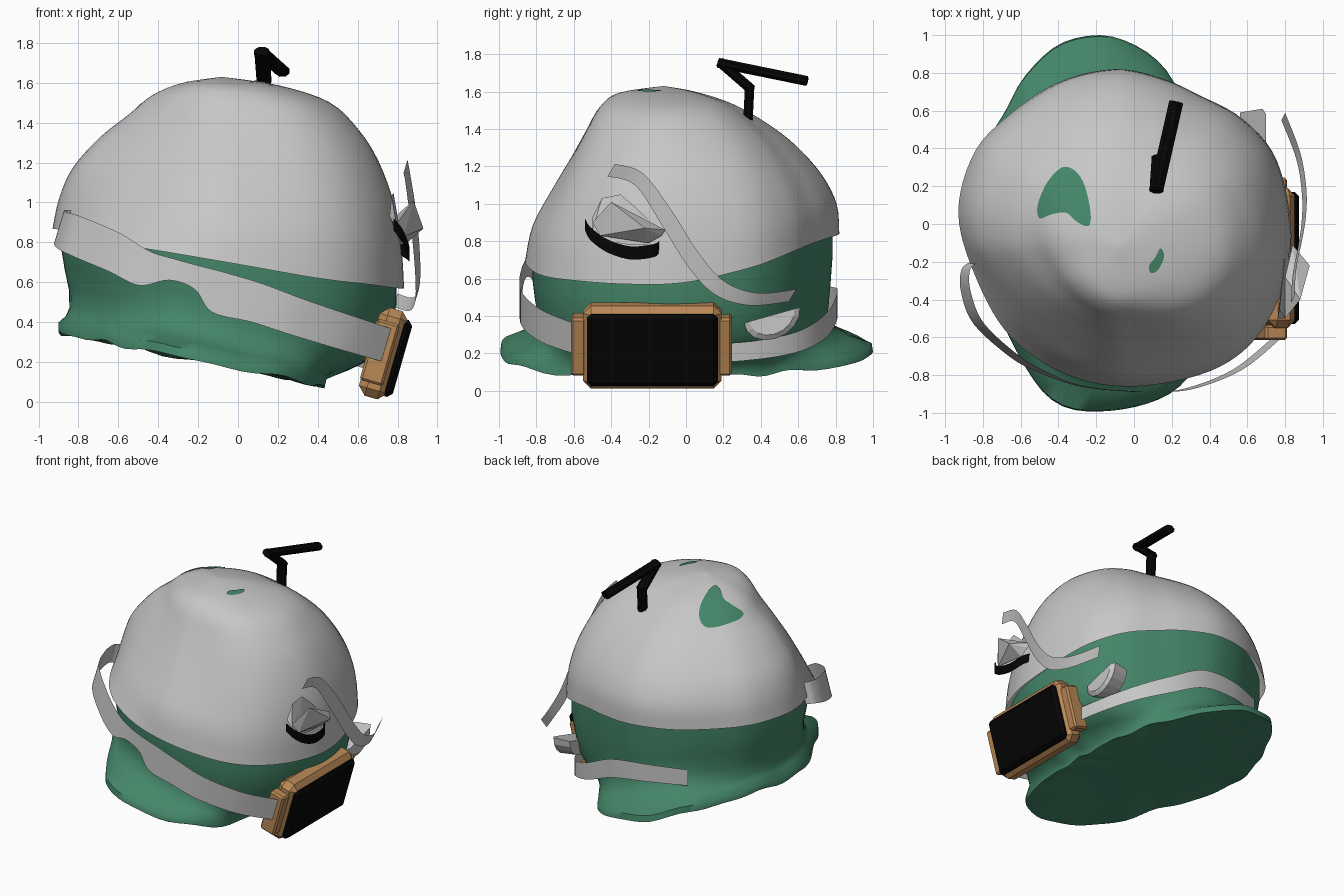
import bpy, bmesh, math
from mathutils import Vector
from mathutils.bvhtree import BVHTree

if "Cube" in bpy.data.objects:
    bpy.data.objects.remove(bpy.data.objects["Cube"])


def material(name, rgb):
    m = bpy.data.materials.new(name)
    m.use_nodes = True
    m.diffuse_color = (*rgb, 1)
    m.node_tree.nodes["Principled BSDF"].inputs["Base Color"].default_value = (*rgb, 1)
    return m


GREY = material("light grey", (0.57, 0.57, 0.57))
GREEN = material("green", (0.058, 0.238, 0.14))
BROWN = material("tan brown", (0.49, 0.25, 0.095))
BLACK = material("black", (0.0015, 0.0015, 0.0015))


def finish(name, bm, mat, smooth=None):
    mesh = bpy.data.meshes.new(name)
    bm.to_mesh(mesh)
    bm.free()
    ob = bpy.data.objects.new(name, mesh)
    bpy.context.collection.objects.link(ob)
    mesh.materials.append(mat)
    if smooth:
        bpy.ops.object.select_all(action='DESELECT')
        ob.select_set(True)
        bpy.context.view_layer.objects.active = ob
        bpy.ops.object.shade_smooth_by_angle(angle=math.radians(smooth))
    return ob


def spline(points, steps, closed=False):
    """Catmull-Rom samples through the points."""
    p = [Vector(q) for q in points]
    n = len(p)
    at = (lambda i: p[i % n]) if closed else (lambda i: p[max(0, min(n - 1, i))])
    out = []
    for i in range(n if closed else n - 1):
        a, b, c, d = (at(i + k) for k in (-1, 0, 1, 2))
        for s in range(steps):
            t = s / steps
            out.append(0.5 * (2 * b + (c - a) * t + (2 * a - 5 * b + 4 * c - d) * t * t
                              + (3 * b - a - 3 * c + d) * t ** 3))
    return out if closed else out + [p[-1]]


SIDES = 96


def outline(points):
    """Closed loop resampled at even angles around the middle."""
    loop = spline(points, 12, True)
    keyed = sorted((math.atan2(q.y, q.x + .05), i) for i, q in enumerate(loop))
    keyed = [(keyed[-1][0] - math.tau, keyed[-1][1])] + keyed + [(keyed[0][0] + math.tau, keyed[0][1])]
    result = []
    for k in range(SIDES):
        ang = -math.pi + math.tau * k / SIDES
        for (a, i), (b, j) in zip(keyed, keyed[1:]):
            if a <= ang <= b:
                result.append(loop[i].lerp(loop[j], (ang - a) / max(b - a, 1e-6)))
                break
    return result


def loft(rings, start=None, end=None):
    bm = bmesh.new()
    rows = [[bm.verts.new(v) for v in ring] for ring in rings]
    n = len(rows[0])
    for lo, hi in zip(rows, rows[1:]):
        for i in range(n):
            j = (i + 1) % n
            bm.faces.new((lo[i], lo[j], hi[j], hi[i]))
    for tip, row, flip in ((start, rows[0], True), (end, rows[-1], False)):
        if tip is not None:
            v = bm.verts.new(tip)
            for i in range(n):
                pair = (row[i], row[(i + 1) % n])
                bm.faces.new((*(pair[::-1] if flip else pair), v))
    return bm


# Dome cap: rim loop blended to the apex with one profile per direction
rim = outline([(-.93, .05, .87), (-.85, .37, .87), (-.67, .57, .86), (-.4, .75, .85), (-.1, .82, .84),
               (.15, .77, .82), (.35, .68, .79), (.57, .56, .74), (.75, .35, .66), (.83, 0, .58),
               (.8, -.3, .57), (.65, -.6, .59), (.4, -.78, .62), (0, -.86, .69), (-.35, -.8, .75),
               (-.65, -.6, .8), (-.83, -.3, .85)])
apex = Vector((-.08, -.12, 1.63))
heights = (0, .2, .4, .6, .75, .88, .96)
profiles = {"right": (1, .985, .945, .86, .75, .59, .31), "left": (1, .96, .88, .72, .55, .41, .235),
            "front": (1, .945, .81, .66, .555, .46, .325), "back": (1, .985, .9, .75, .585, .39, .185)}
curves = {k: spline([(r, h, 0) for r, h in zip(p, heights)] + [(0, 1, 0)], 4) for k, p in profiles.items()}
rings = []
for s in range(len(curves["left"]) - 1):
    ring = []
    for v in rim:
        d = v - apex
        d2 = d.xy.normalized()
        px = curves["right" if d2.x > 0 else "left"][s]
        py = curves["back" if d2.y > 0 else "front"][s]
        m = px * d2.x ** 2 + py * d2.y ** 2
        if d2.x < 0 and d2.y < 0:  # flatter front corner
            m.x *= 1 - .9 * d2.x * d2.y * m.y * (1 - m.y)
        ring.append((apex.x + d.x * m.x, apex.y + d.y * m.x, v.z + (apex.z - v.z) * m.y))
    rings.append(ring)
bm = loft(rings, end=apex)
dome_tree = BVHTree.FromBMesh(bm)
finish("dome_cap", bm, GREY, 60)

# Green lower body with a flared, wavy brim and closed underside
base = outline([(-.9, 0, 0), (-.82, .35, 0), (-.68, .6, 0), (-.58, .78, 0), (-.4, .95, 0), (-.18, 1, 0),
                (0, .95, 0), (.14, .85, 0), (.23, .72, 0), (.35, .5, 0), (.42, .2, 0), (.43, -.3, 0),
                (.37, -.66, 0), (.23, -.87, 0), (0, -.97, 0), (-.28, -.99, 0), (-.45, -.92, 0),
                (-.58, -.75, 0), (-.7, -.52, 0), (-.85, -.25, 0)])
wall = [Vector((v.x * .955, v.y * .955, v.z)) for v in rim]
rings = []
for lift, mix, pinch in ((0, 0, 1), (.045, .03, 1), (.085, .4, .965), (.13, .72, .95), (.22, .95, .955)):
    ring = []
    for i, (b, w) in enumerate(zip(base, wall)):
        p = b.lerp(w, mix) * pinch
        a = math.tau * i / SIDES
        wave = .008 * math.sin(11 * a) + .005 * math.sin(17 * a + 1)
        p.z = .165 - .2 * b.x + lift + wave * (1 - mix)
        ring.append(p)
    rings.append(ring)
low = rings[-1]
for t in (.35, .7, 1.12):
    rings.append([Vector((*l.lerp(w, min(1, t * 1.6)).xy, l.z + (w.z - l.z) * t)) for l, w in zip(low, wall)])
hub = Vector((-.15, 0, .225))
inner = []
for f in (.15, .3, .5, .7, .9, .97):
    ring = []
    for v in rings[0]:
        p = hub.lerp(v, f)
        p.z = (.165 - .2 * p.x + .03 * (1 - f * f)) * (1 - f ** 6) + v.z * f ** 6
        ring.append(p)
    inner.append(ring)
finish("green_body", loft(inner + rings, start=hub), GREEN, 60)


# Green patches lying on the dome
def patch(name, pts):
    mid = sum((Vector(p) for p in pts), Vector((0, 0))) / len(pts)

    def drop(p):
        hit = dome_tree.ray_cast(Vector((p.x, p.y, 3)), Vector((0, 0, -1)))[0]
        return hit + Vector((0, 0, .007))
    loop = spline(pts, 4, True)
    rows = [[drop(mid.lerp(p, f)) for p in loop] for f in (1, .8, .6, .4, .2)]
    finish(name, loft(rows, end=drop(mid)), GREEN, 60)


patch("large_patch", [(-.51, .1), (-.5, .03), (-.44, .05), (-.36, .06), (-.3, .01), (-.24, -.01), (-.23, .06),
                      (-.26, .2), (-.31, .28), (-.38, .3), (-.46, .22)])
patch("small_patch", [(.08, -.22), (.09, -.26), (.13, -.24), (.16, -.17), (.14, -.13), (.11, -.18)])


# Straps: ribbons, each point is x, y, z, half width; lean is the width direction
def ribbon(name, pts, mat=GREY, lean=(0, 0, 1)):
    bm = bmesh.new()
    last = None
    for q in spline([Vector(p) for p in pts], 6):
        off = Vector(lean).normalized() * q.w
        pair = [bm.verts.new(q.xyz + off), bm.verts.new(q.xyz - off)]
        if last:
            bm.faces.new((last[0], last[1], pair[1], pair[0]))
        last = pair
    return finish(name, bm, mat, 40)


ribbon("front_strap", [(-.84, -.2, .88, .08), (-.89, -.24, .885, .08), (-.89, -.36, .865, .09),
                       (-.82, -.53, .835, .1), (-.62, -.71, .75, .1), (-.47, -.79, .67, .09),
                       (-.33, -.845, .663, .055), (-.2, -.87, .622, .06), (-.1, -.88, .55, .105),
                       (.1, -.89, .495, .1), (.3, -.87, .425, .095), (.55, -.77, .345, .09),
                       (.76, -.6, .28, .085)], lean=(.3, 0, 1))
ribbon("back_strap", [(.72, -.5, .24, .06), (.72, -.1, .2, .055), (.66, .3, .21, .05), (.52, .59, .26, .055),
                      (.3, .75, .35, .065), (.05, .81, .46, .07), (-.25, .78, .49, .065), (-.5, .69, .49, .06)])
ribbon("loose_side_strap", [(.84, -.4, 1.18, .04), (.85, -.25, 1.13, .04), (.88, -.1, .92, .05), (.9, .04, .7, .05),
                            (.9, .18, .55, .045), (.87, .36, .49, .04), (.79, .57, .51, .04)], lean=(.25, .5, .85))


# Tilted side panel with a dark screen and two end clips
def box(name, offset, size, mat, bevel):
    bm = bmesh.new()
    bmesh.ops.create_cube(bm, size=1)
    bmesh.ops.scale(bm, vec=size, verts=bm.verts)
    bmesh.ops.translate(bm, vec=offset, verts=bm.verts)
    ob = finish(name, bm, mat)
    ob.location = (.74, -.18, .24)
    ob.rotation_euler.y = math.radians(16)
    mod = ob.modifiers.new("chamfer", 'BEVEL')
    mod.width, mod.segments = bevel, 1


box("panel_body", (-.01, 0, 0), (.15, .74, .46), BROWN, .042)
box("panel_screen", (.06, 0, -.005), (.06, .7, .4), BLACK, .024)
for label, y in (("front", -.395), ("back", .385)):
    box(label + "_clip", (-.03, y, 0), (.12, .08, .32), BROWN, .012)


def hull(name, pts, mat=GREY):
    bm = bmesh.new()
    for p in pts:
        bm.verts.new(p)
    res = bmesh.ops.convex_hull(bm, input=bm.verts)
    bmesh.ops.delete(bm, geom=[g for g in res["geom_interior"] if isinstance(g, bmesh.types.BMVert)],
                     context='VERTS')
    finish(name, bm, mat)


# Faceted side cup with an overhanging flap, a dark crescent below, and a half-round scoop
hull("side_cup", [(.76, -.5, .93), (.77, -.45, 1.03), (.78, -.35, 1.05), (.79, -.28, .99), (.8, -.5, .86),
                  (.82, -.42, .8), (.82, -.3, .78), (.82, -.16, .78), (.8, -.12, .84)])
hull("cup_flap", [(.8, -.5, .9), (.83, -.46, .83), (.84, -.2, .79), (.84, -.13, .83), (.88, -.4, 1.01),
                  (.93, -.22, .87), (.8, -.28, .94), (.84, -.11, .86)])
ribbon("cup_crescent", [(.78, -.54, .89, .03), (.82, -.51, .84, .035), (.85, -.42, .775, .035),
                        (.86, -.3, .738, .035), (.85, -.18, .748, .035), (.81, -.14, .77, .03)], BLACK)
scoop = []
for x, r in ((.56, .13), (.68, .15), (.7, .12)):
    for k in range(9):
        a = math.pi + math.pi * k / 8
        u, w = r * math.cos(a), r * math.sin(a)
        scoop.append((x, .46 + u - .1 * w, .405 + .28 * u + .85 * w))
hull("small_scoop", scoop)

# Bent handle on the crown
bend = [Vector(p) for p in ((.13, .33, 1.42), (.13, .34, 1.62), (.12, .19, 1.75), (.22, .63, 1.66))]
for name, a, b, r in zip(("handle_post", "handle_elbow", "handle_rod"), bend, bend[1:], (.038, .04, .04)):
    along = (b - a).normalized()
    side = along.cross(Vector((1, 0, 0))).normalized()
    other = along.cross(side)
    hull(name, [c + (side * math.cos(t) * .72 + other * math.sin(t)) * r
                for c in (a - along * .015, b + along * .015)
                for t in (math.tau * k / 8 + .39 for k in range(8))], BLACK)
